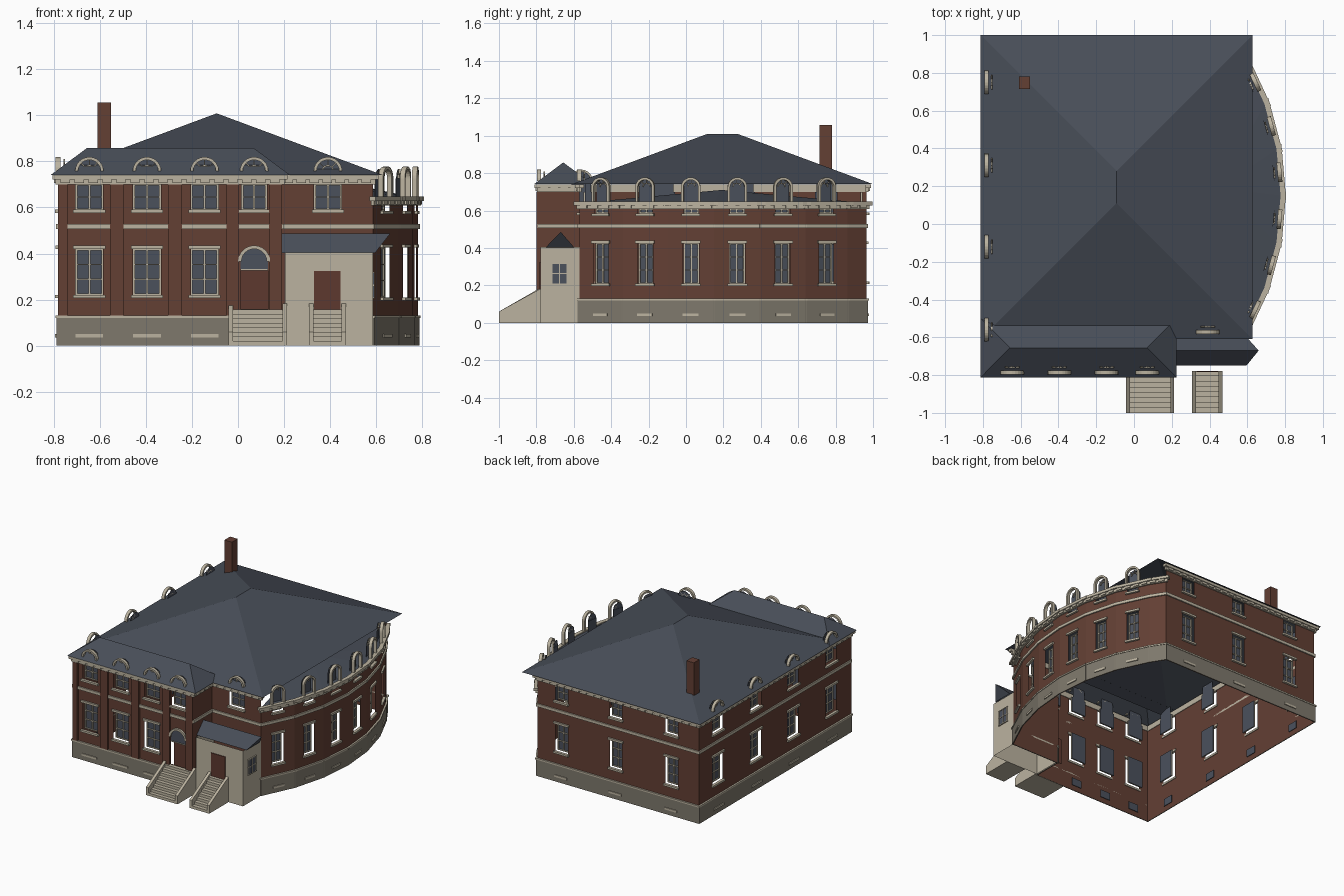
import bpy, bmesh, math
from mathutils import Vector

cube = bpy.data.objects.get("Cube")
if cube:
    bpy.data.objects.remove(cube, do_unlink=True)


def material(name, rgb):
    m = bpy.data.materials.new(name)
    m.use_nodes = True
    m.diffuse_color = (*rgb, 1)
    m.node_tree.nodes["Principled BSDF"].inputs["Base Color"].default_value = (*rgb, 1)
    return m


BRICK = material("red brick", (0.125, 0.05, 0.034))
SLATE = material("slate", (0.065, 0.076, 0.098))
TRIM = material("limestone trim", (0.50, 0.45, 0.35))
STONE = material("basement stone", (0.21, 0.19, 0.15))
GLASS = material("window glass", (0.07, 0.082, 0.108))
DOOR = material("door brown", (0.11, 0.04, 0.028))

parts = {}


def part(name, mat):
    return parts.setdefault(name, (bmesh.new(), mat))[0]


def face(bm, pts):
    bm.faces.new([bm.verts.new(p) for p in pts])


def hexa(bm, p):
    """Solid from four lower and four upper corners."""
    v = [bm.verts.new(q) for q in p]
    for f in ((3, 2, 1, 0), (4, 5, 6, 7), (0, 1, 5, 4), (1, 2, 6, 5), (2, 3, 7, 6), (3, 0, 4, 7)):
        bm.faces.new([v[i] for i in f])


class Side:
    """One straight wall: u runs along it, w points outward, z up."""
    def __init__(self, a, b):
        self.a = Vector((*a, 0))
        d = Vector((*b, 0)) - self.a
        self.length = d.length
        self.d = d.normalized()
        self.n = Vector((self.d.y, -self.d.x, 0))

    def at(self, u, w, z):
        return self.a + self.d * u + self.n * w + Vector((0, 0, z))

    def box(self, bm, u0, u1, w0, w1, z0, z1):
        hexa(bm, [self.at(u, w, z) for z in (z0, z1)
                  for u, w in ((u0, w1), (u1, w1), (u1, w0), (u0, w0))])

    def wall(self, bm, top, holes):
        us = sorted({0, self.length, *[h[0] for h in holes], *[h[1] for h in holes]})
        zs = sorted({0, top, *[h[2] for h in holes], *[h[3] for h in holes]})
        for u0, u1 in zip(us, us[1:]):
            for z0, z1 in zip(zs, zs[1:]):
                um, zm = (u0 + u1) / 2, (z0 + z1) / 2
                if not any(h[0] < um < h[1] and h[2] < zm < h[3] for h in holes):
                    face(bm, [self.at(u0, 0, z0), self.at(u1, 0, z0),
                              self.at(u1, 0, z1), self.at(u0, 0, z1)])

    def arch(self, bm, u, z, r0, r1, w0, w1, n=12):
        for i in range(n):
            t = [math.pi * k / n for k in (i, i + 1)]
            ring = [(r0, t[0]), (r1, t[0]), (r1, t[1]), (r0, t[1])]
            hexa(bm, [self.at(u + r * math.cos(q), w, z + r * math.sin(q))
                      for w in (w0, w1) for r, q in ring])

    def half_disc(self, bm, u, z, r, w, n=12):
        face(bm, [self.at(u + r * math.cos(math.pi * i / n), w, z + r * math.sin(math.pi * i / n))
                  for i in range(n + 1)])


DEEP = -0.03  # glass sits behind the wall face


def window(s, u, width, z0, z1, rows=3, lintel=True):
    """Recessed pane, glazing bars, sill and lintel; returns the opening."""
    h = width / 2
    s.box(part("window_panes", GLASS), u - h, u + h, DEEP - .002, DEEP, z0, z1)
    bars, trim = part("window_bars", TRIM), part("window_sills_and_lintels", TRIM)
    for x in (-h + .004, 0, h - .004):
        s.box(bars, u + x - .004, u + x + .004, DEEP, DEEP + .008, z0, z1)
    for i in range(rows + 1):
        z = z0 + .003 + (z1 - z0 - .006) * i / rows
        s.box(bars, u - h, u + h, DEEP, DEEP + .008, z - .003, z + .003)
    s.box(trim, u - h - .01, u + h + .01, -.005, .015, z0 - .014, z0)
    if lintel:
        s.box(trim, u - h - .01, u + h + .01, -.005, .012, z1, z1 + .015)
    return (u - h, u + h, z0, z1)


def arched_top(s, u, z, r, base):
    """Round window head that rises through the roof."""
    glass, trim = part("arched_panes", GLASS), part("window_arches", TRIM)
    s.box(glass, u - r + .01, u + r - .01, DEEP - .002, DEEP, base, z)
    s.half_disc(glass, u, z, r - .01, DEEP)
    s.arch(trim, u, z, r - .013, r, -.01, .012)
    s.arch(trim, u, z, r * .35, r * .45, DEEP, DEEP + .008, 6)
    for k in (1, 2, 3):
        q = math.pi * k / 4
        c, e = math.cos(q), math.sin(q)
        hexa(trim, [s.at(u + m * c + o * e, w, z + m * e - o * c) for w in (DEEP, DEEP + .008)
                    for m, o in ((r * .4, -.002), (r - .01, -.002), (r - .01, .002), (r * .4, .002))])


def cornice(s, z0, z1):
    bm, mid = part("cornice", TRIM), (z0 + z1) / 2
    s.box(bm, -.012, s.length + .012, -.004, .012, z0, mid)
    s.box(bm, -.024, s.length + .024, -.004, .024, mid, z1)
    n = max(1, round(s.length / .06))
    for i in range(n):
        u = s.length * (i + .5) / n
        s.box(part("cornice_blocks", TRIM), u - .02, u + .02, 0, .019, z0 + .005, mid)


def bands(s):
    s.box(part("basement", STONE), -.006, s.length + .006, .002, .008, 0, .12)
    s.box(part("water_table", TRIM), -.01, s.length + .01, 0, .012, .12, .131)
    s.box(part("belt_course", TRIM), -.006, s.length + .006, 0, .009, .507, .528)


def basement_window(s, u, width):
    s.box(part("basement_sills", TRIM), u - width / 2, u + width / 2, .006, .014, .035, .05)
    s.box(part("basement_panes", GLASS), u - .04, u + .04, -.012, -.008, .03, .085)


# Straight walls
LEFT, FRONT, BACK, STEP, MAIN, RIGHT = -.78, -.785, .965, .19, -.57, .585
R, CX, CY = 1.427, -.647, .15
angles = [-30.3, -20, -10, 0, 10, 20, 30, 34.8]
bow = [(CX + R * math.cos(math.radians(a)), CY + R * math.sin(math.radians(a))) for a in angles]
west = Side((LEFT, BACK), (LEFT, FRONT))
wing = Side((LEFT, FRONT), (STEP, FRONT))
wing_end = Side((STEP, FRONT), (STEP, MAIN))
main = Side((STEP, MAIN), bow[0])
back = Side(bow[-1], (LEFT, BACK))
columns = {  # wall: (positions along it, width, arched heads)
    west: ([BACK - y for y in (.75, .31, -.12, -.56)], .12, True),
    wing: ([x - LEFT for x in (-.645, -.395, -.145)], .12, True),
    wing_end: ([], 0, False),
    main: ([.2], .12, True),
    back: ([bow[-1][0] - x for x in (.33, -.11, -.56)], .10, False)}
walls = part("brick_walls", BRICK)
for s, (us, width, arched) in columns.items():
    holes = []
    for u in us:
        holes.append(window(s, u, width, .59, .70, 2, False))
        if s is not main:
            holes.append(window(s, u, width, .22, .42))
            basement_window(s, u, width)
        if arched:
            arched_top(s, u, .757, .062, .70)
    if s is wing:
        u = .07 - LEFT
        holes += [window(s, u, .11, .59, .70, 2, False), (u - .06, u + .06, .16, .365)]
        arched_top(s, u, .757, .062, .70)
        # Main entrance with fanlight
        s.box(part("main_door", DOOR), u - .06, u + .06, DEEP - .004, DEEP, .14, .33)
        s.box(part("fanlight", GLASS), u - .06, u + .06, -.004, .004, .33, .365)
        s.half_disc(part("fanlight", GLASS), u, .365, .06, .004)
        s.arch(part("entrance_arch", TRIM), u, .365, .055, .07, 0, .015)
        s.box(part("entrance_arch", TRIM), u - .06, u + .06, 0, .008, .327, .333)
    s.wall(walls, .74, holes)
    bands(s)
    cornice(s, .70, .74)

# Pilasters on the front wing
for x0, x1 in ((LEFT, -.74), (-.556, -.496), (-.304, -.243), (-.05, .005), (.135, STEP)):
    wing.box(part("pilasters", BRICK), x0 - LEFT, x1 - LEFT, 0, .014, .131, .70)

# Bowed side wall
for i, (a, b) in enumerate(zip(bow, bow[1:])):
    s, holes = Side(a, b), []
    if i < 6:
        u = s.length / 2
        holes = [window(s, u, .085, .21, .425), window(s, u, .08, .585, .61, 1, False)]
        basement_window(s, u, .085)
        arched_top(s, u, .725, .052, .61)
        for e in (-.052, .039):
            s.box(part("window_arches", TRIM), u + e, u + e + .013, -.01, .012, .645, .725)
    s.wall(walls, .61, holes)
    bands(s)
    cornice(s, .608, .648)
    face(part("bow_roof", SLATE), [(*a, .64), (*b, .64), (.45, .19, .71)])


def hip_roof(name, x0, x1, y0, y1, z0, z1):
    bm = part(name, SLATE)
    h = min(x1 - x0, y1 - y0) / 2
    a, b = Vector((x0 + h, y0 + h, z1)), Vector((x1 - h, y1 - h, z1))
    c = [Vector(p) for p in ((x0, y0, z0), (x1, y0, z0), (x1, y1, z0), (x0, y1, z0))]
    if x1 - x0 > y1 - y0:
        sides = [(c[0], c[1], b, a), (c[1], c[2], b), (c[2], c[3], a, b), (c[3], c[0], a)]
    else:
        sides = [(c[0], c[1], a), (c[1], c[2], b, a), (c[2], c[3], b), (c[3], c[0], a, b)]
    for f in sides:
        face(bm, f)


hip_roof("main_roof", -.812, .627, -.61, 1.0, .741, 1.008)
hip_roof("wing_roof", -.812, .225, -.812, -.50, .741, .857)

# Chimney
Side((-.61, .715), (-.55, .715)).box(part("chimney", BRICK), 0, .06, -.065, 0, .76, 1.056)

# Side entrance annex
annex_front, annex_end = Side((.205, -.778), (RIGHT, -.778)), Side((RIGHT, -.778), (RIGHT, MAIN))
for s in (annex_front, annex_end, Side((.205, MAIN), (.205, -.778))):
    s.wall(part("annex_walls", TRIM), .405, [])
annex_front.box(part("annex_door", DOOR), .125, .24, 0, .005, .15, .325)
annex_end.box(part("annex_window", GLASS), .06, .145, 0, .004, .21, .315)
for u in (.06, .1, .14):
    annex_end.box(part("annex_window_bars", TRIM), u, u + .005, 0, .008, .21, .315)
for z in (.205, .26, .315):
    annex_end.box(part("annex_window_bars", TRIM), .055, .15, 0, .008, z, z + .005)
roof = part("annex_roof", SLATE)
ridge = [(.19, -.67, .486), (.66, -.67, .486)]
eaves = [[(.19, y, .403), (.595, y, .403)] for y in (-.75, -.598)]
face(roof, [*eaves[0], ridge[1], ridge[0]])
face(roof, [*ridge, eaves[1][1], eaves[1][0]])
face(roof, [eaves[0][1], eaves[1][1], ridge[1]])


# Outside stairs with sloping cheek walls
def stairs(name, x0, x1, y1, count=8):
    bm, y0, cheek = part(name, TRIM), -1.0, .02
    for i in range(count):
        s = Side((x0 + cheek, y0 + (y1 - y0) * i / count), (x1 - cheek, y0 + (y1 - y0) * i / count))
        s.box(bm, 0, s.length, -(y1 - y0) * (count - i) / count, 0, 0, .157 * (i + 1) / count)
    for x in (x0, x1 - cheek):
        ends = [(x, y0), (x + cheek, y0), (x + cheek, y1), (x, y1)]
        hexa(bm, [(*p, 0) for p in ends] + [(*p, .06 if p[1] == y0 else .182) for p in ends])


stairs("main_stairs", -.042, .212, -.787)
stairs("annex_stairs", .308, .468, -.778)

for name, (bm, mat) in parts.items():
    mesh = bpy.data.meshes.new(name)
    bm.to_mesh(mesh)
    bm.free()
    mesh.materials.append(mat)
    bpy.context.scene.collection.objects.link(bpy.data.objects.new(name, mesh))
